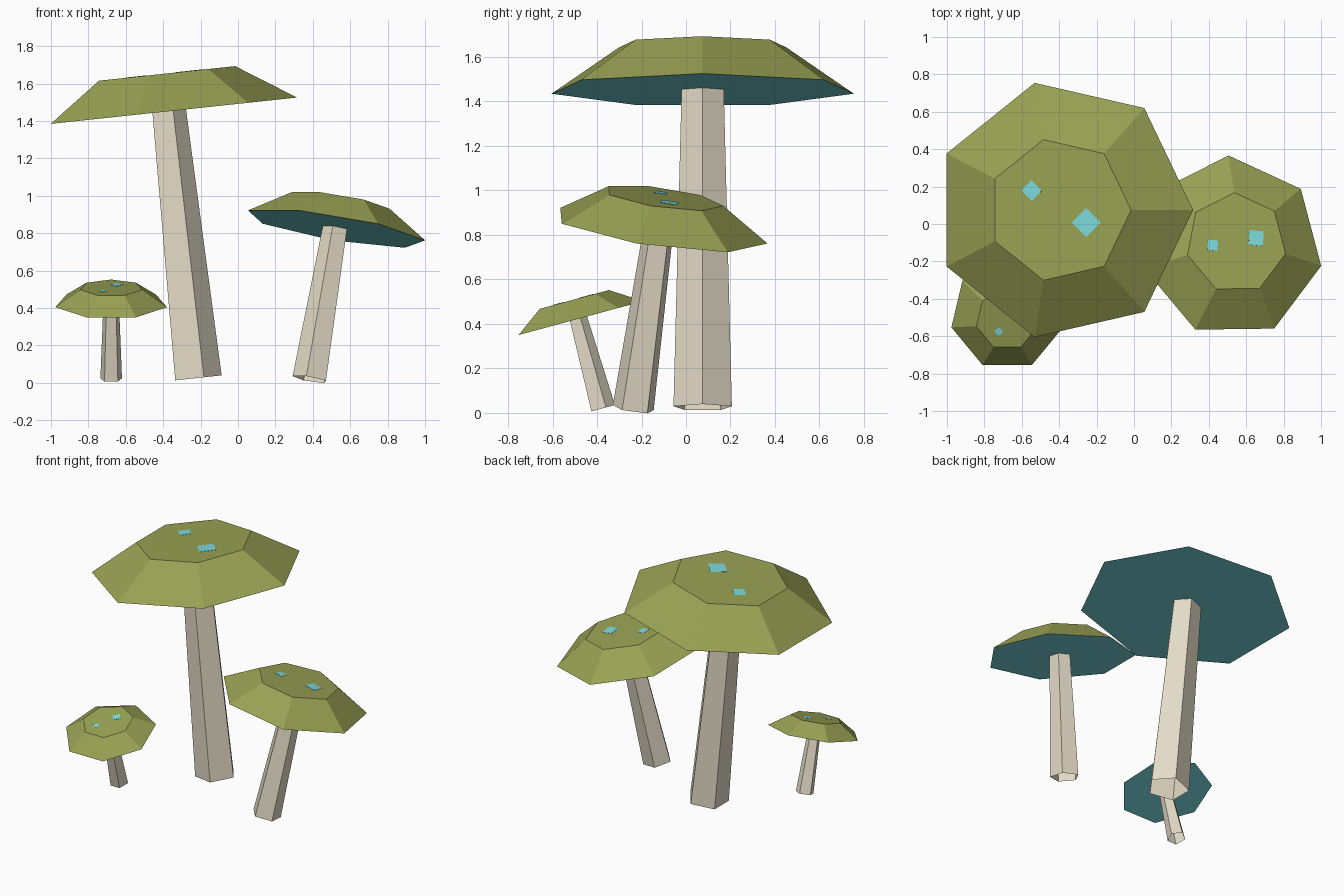
import bpy
import bmesh
from math import atan2, radians
from mathutils import Matrix

old = bpy.data.objects.get("Cube")
if old:
    bpy.data.objects.remove(old, do_unlink=True)


def material(name, rgb):
    mat = bpy.data.materials.new(name)
    mat.use_nodes = True
    mat.diffuse_color = (*rgb, 1)
    mat.node_tree.nodes["Principled BSDF"].inputs["Base Color"].default_value = (*rgb, 1)
    return mat


OLIVE = material("olive_cap", (0.315, 0.36, 0.088))
AQUA = material("aqua_glow", (0.20, 0.70, 0.73))
CREAM = material("cream_stem", (0.79, 0.72, 0.58))


def frustum(name, sides, r_low, r_high, z_low, z_high, frame, mats,
            centre=(0, 0), closed=True):
    """Flat-shaded tapered prism with its first corner along local +x."""
    bm = bmesh.new()
    bmesh.ops.create_cone(bm, cap_ends=closed, segments=sides, radius1=r_low,
                          radius2=r_high, depth=z_high - z_low)
    # turn a corner onto +x, whichever axis it was created on
    corner = next(v.co for v in bm.verts if v.co.z < 0)
    spin = Matrix.Rotation(-atan2(corner.y, corner.x), 4, "Z")
    bm.transform(Matrix.Translation((*centre, (z_low + z_high) / 2)) @ spin)
    bm.normal_update()
    # the second material, if any, goes on the downward face
    for face in bm.faces:
        face.material_index = int(len(mats) > 1 and face.normal.z < -0.9)
    mesh = bpy.data.meshes.new(name)
    bm.to_mesh(mesh)
    bm.free()
    for mat in mats:
        mesh.materials.append(mat)
    obj = bpy.data.objects.new(name, mesh)
    obj.matrix_world = frame
    bpy.context.scene.collection.objects.link(obj)


def mushroom(label, centre, size, stem_length, lean, heading):
    """The local origin is the middle of the cap's underside."""
    frame = (Matrix.Translation(centre) @ Matrix.Rotation(radians(heading), 4, "Z")
             @ Matrix.Rotation(radians(lean), 4, "Y"))
    top = size * 0.29
    frustum(label + "_cap", 7, size, size * 0.553, 0, top, frame, [OLIVE, AQUA])
    # hollow stem, open at the foot
    frustum(label + "_stem", 5, size * 0.198, size * 0.143, -stem_length, 0.003,
            frame, [CREAM], closed=False)
    # square spots lying on the cap's flat top
    for i, (x, y, r) in enumerate([(-0.215, 0.148, 0.079), (0.206, -0.096, 0.111)]):
        frustum(f"{label}_spot_{i + 1}", 4, size * r, size * r, top - 0.001, top + 0.0015,
                frame, [AQUA], (size * x, size * y))


mushroom("tall", (-0.377, 0.075, 1.451), 0.697, 1.434, -6.1, 0)
mushroom("middle", (0.523, -0.122, 0.827), 0.493, 0.827, 12.3, 40)
mushroom("small", (-0.678, -0.487, 0.422), 0.306, 0.417, -15.2, 90)
